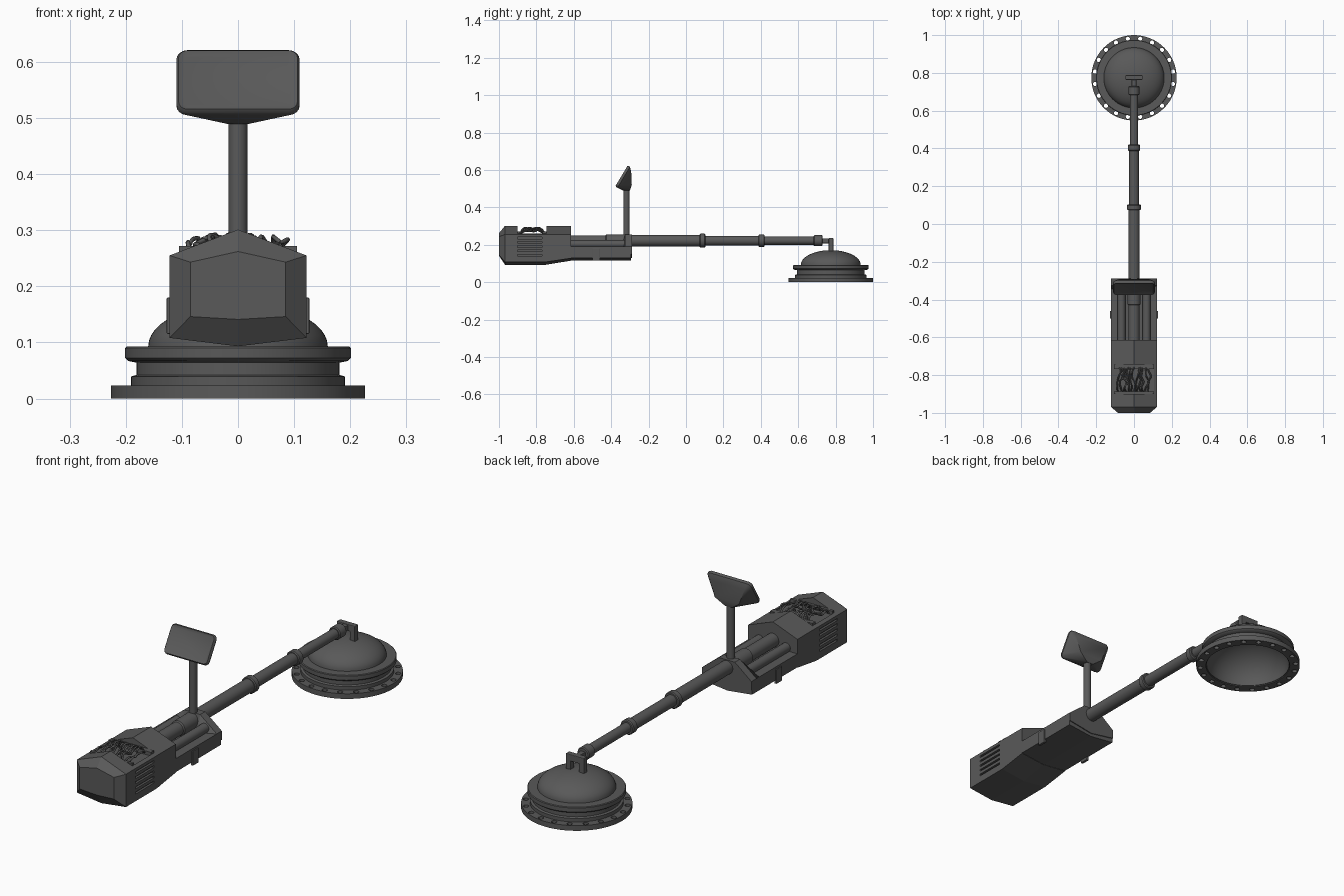
import bpy, bmesh, math, random
from mathutils import Vector

if "Cube" in bpy.data.objects:
    bpy.data.objects.remove(bpy.data.objects["Cube"])

random.seed(4)
grey = bpy.data.materials.new("dark_grey_metal")
grey.diffuse_color = (0.1, 0.1, 0.1, 1)
grey.use_nodes = True
grey.node_tree.nodes["Principled BSDF"].inputs["Base Color"].default_value = grey.diffuse_color


def finish(name, bm, smooth=False):
    bmesh.ops.recalc_face_normals(bm, faces=bm.faces)
    me = bpy.data.meshes.new(name)
    bm.to_mesh(me)
    bm.free()
    ob = bpy.data.objects.new(name, me)
    bpy.context.collection.objects.link(ob)
    me.materials.append(grey)
    if smooth:
        activate(ob)
        bpy.ops.object.shade_smooth_by_angle(angle=math.radians(35))
    return ob


def activate(ob):
    bpy.ops.object.select_all(action='DESELECT')
    ob.select_set(True)
    bpy.context.view_layer.objects.active = ob


def lathe(name, profile, centre, axis='Z', n=48, closed=False):
    """Revolve (radius, height) pairs about Z or Y."""
    bm = bmesh.new()
    rings = []
    for r, h in profile:
        ring = []
        for i in range(1 if r == 0 else n):
            a = 2 * math.pi * i / n
            p = (r * math.cos(a), r * math.sin(a), h)
            if axis == 'Y':
                p = (p[0], h, p[1])
            ring.append(bm.verts.new(Vector(p) + Vector(centre)))
        rings.append(ring)
    pairs = list(zip(rings, rings[1:])) + ([(rings[-1], rings[0])] if closed else [])
    for a, b in pairs:
        for i in range(n):
            j = (i + 1) % n
            q = [a[i % len(a)], a[j % len(a)], b[j % len(b)], b[i % len(b)]]
            q = list(dict.fromkeys(q))
            if len(q) > 2:
                bm.faces.new(q)
    return finish(name, bm, True)


def add_box(bm, x, y, z):
    v = bmesh.ops.create_cube(bm, size=1)['verts']
    for p in v:
        p.co = [(b + a) / 2 + c * (b - a) for c, (a, b) in zip(p.co, (x, y, z))]


def boxes(name, items, bevel=0):
    bm = bmesh.new()
    for it in items:
        add_box(bm, *it)
    if bevel:
        bmesh.ops.bevel(bm, geom=bm.edges[:], offset=bevel, segments=2, affect='EDGES', profile=0.5)
    return finish(name, bm)


def loft(name, sections):
    """Sections are (y, half outline of (x, z) from top centre to bottom centre)."""
    bm = bmesh.new()
    rings = []
    for y, half in sections:
        pts = half + [(-x, z) for x, z in reversed(half) if x > 0]
        rings.append([bm.verts.new((x, y, z)) for x, z in pts])
    n = len(rings[0])
    for a, b in zip(rings, rings[1:]):
        for i in range(n):
            bm.faces.new((a[i], a[(i + 1) % n], b[(i + 1) % n], b[i]))
    bm.faces.new(rings[0])
    bm.faces.new(rings[-1])
    return finish(name, bm)


def tube(name, paths, radius):
    cu = bpy.data.curves.new(name, 'CURVE')
    cu.dimensions = '3D'
    cu.bevel_depth, cu.bevel_resolution, cu.resolution_u = radius, 1, 5
    cu.use_fill_caps = True
    for pts in paths:
        sp = cu.splines.new('BEZIER')
        sp.bezier_points.add(len(pts) - 1)
        for bp, p in zip(sp.bezier_points, pts):
            bp.co = p
            bp.handle_left_type = bp.handle_right_type = 'AUTO'
    cu.materials.append(grey)
    ob = bpy.data.objects.new(name, cu)
    bpy.context.collection.objects.link(ob)
    activate(ob)
    bpy.ops.object.convert(target='MESH')


# Search coil: hollow domed dish
COIL = (0, 0.774, 0)
dome = [(0.16 * math.cos(a), 0.093 + 0.078 * math.sin(a))
        for a in [math.pi / 2 * i / 12 for i in range(13)]]
dome[-1] = (0, 0.171)
inner = [(0.18 * math.cos(a), 0.004 + 0.15 * math.sin(a))
         for a in [math.pi / 2 * (12 - i) / 12 for i in range(13)]]
inner[0] = (0, 0.154)
lathe("coil_dish", [(0.19, 0.003), (0.191, 0.039), (0.181, 0.042), (0.181, 0.064), (0.196, 0.067),
                    (0.201, 0.072), (0.201, 0.09), (0.198, 0.093)] + dome + inner,
      COIL, n=64, closed=True)

# Flange with a ring of through holes
cu = bpy.data.curves.new("coil_flange", 'CURVE')
cu.dimensions, cu.fill_mode, cu.extrude = '2D', 'BOTH', 0.0115


def ring_spline(cx, cy, r, n):
    sp = cu.splines.new('POLY')
    sp.points.add(n - 1)
    for i, p in enumerate(sp.points):
        a = 2 * math.pi * i / n
        p.co = (cx + r * math.cos(a), cy + r * math.sin(a), 0, 1)
    sp.use_cyclic_u = True


ring_spline(0, 0, 0.226, 64)
ring_spline(0, 0, 0.183, 64)
for k in range(20):
    a = math.radians(9 + 18 * k)
    ring_spline(0.209 * math.cos(a), 0.209 * math.sin(a), 0.0115, 12)
cu.materials.append(grey)
flange = bpy.data.objects.new("coil_flange", cu)
flange.location = (0, COIL[1], 0.0115)
bpy.context.collection.objects.link(flange)
activate(flange)
bpy.ops.object.convert(target='MESH')

# Yoke joining the dish to the pole
boxes("coil_yoke", [((-0.045, 0.045), (0.763, 0.788), (0.206, 0.236)),
                    ((-0.012, 0.012), (0.72, 0.768), (0.208, 0.234))]
      + [((min(s * 0.02, s * 0.045), max(s * 0.02, s * 0.045)), (0.763, 0.788), (0.155, 0.215))
         for s in (-1, 1)], 0.003)

# Telescoping pole with collars
POLE = (0, 0, 0.222)
lathe("pole", [(0, -0.33), (0.03, -0.33), (0.03, 0.08), (0.026, 0.08), (0.026, 0.4),
               (0.022, 0.4), (0.022, 0.7), (0, 0.7)], POLE, 'Y', 32)
for name, y0, y1, r in (("lower_collar", 0.073, 0.103, 0.037), ("middle_collar", 0.387, 0.42, 0.033),
                        ("end_collar", 0.682, 0.73, 0.029)):
    lathe(name, [(0, y0), (r - 0.004, y0), (r, y0 + 0.004), (r, y1 - 0.004), (r - 0.004, y1), (0, y1)],
          POLE, 'Y', 32)

# Battery housing, a peaked six-sided box
hexa = [(0, 0.301), (0.122, 0.255), (0.122, 0.108), (0, 0.093)]
housing = loft("housing", [
    (-1.0, [(0, 0.262), (0.085, 0.243), (0.085, 0.146), (0, 0.141)]),
    (-0.968, hexa), (-0.75, hexa),
    (-0.615, [(0, 0.301), (0.122, 0.255), (0.122, 0.128), (0, 0.115)])])
cuts = [((-0.105, 0.105), (-0.9, -0.745), (0.256, 0.4))]
for s in (-1, 1):
    for k in range(5):
        z = 0.14 + 0.023 * k
        cuts.append((sorted((s * 0.112, s * 0.14)), (-0.9, -0.77), (z, z + 0.009)))
cutter = boxes("housing_cutter", cuts)
cutter.hide_render = True
mod = housing.modifiers.new("cut", 'BOOLEAN')
mod.object, mod.operation, mod.solver = cutter, 'DIFFERENCE', 'EXACT'
activate(housing)
bpy.ops.object.modifier_apply(modifier="cut")
bpy.data.objects.remove(cutter)

# Tangled wires in the roof opening
wires = []
for k in range(13):
    x0 = -0.078 + 0.013 * k
    wires.append([(x0 + random.uniform(-0.014, 0.014), -0.89 + 0.0275 * i,
                   0.258 if i in (0, 5) else min(0.262 + random.uniform(0.008, 0.03), 0.299 - abs(x0) * 0.2))
                  for i in range(6)])
tube("roof_wires", wires, 0.004)
boxes("roof_opening_rim", [((-0.105, 0.105), (-0.768, -0.745), (0.25, 0.272)),
                           ((-0.105, 0.105), (-0.9, -0.888), (0.25, 0.272))])

# Lower deck carrying the rods
deck = [(0, 0.19), (0.122, 0.19), (0.122, 0.13), (0, 0.116)]
loft("deck", [(-0.63, deck), (-0.293, deck)])

# Rear block with sloping shoulders
rear = [(0, 0.255), (0.04, 0.255), (0.122, 0.19), (0.122, 0.15), (0, 0.13)]
loft("rear_block", [(-0.345, [(0, 0.191), (0.04, 0.191), (0.121, 0.189), (0.121, 0.15), (0, 0.13)]),
                    (-0.325, rear), (-0.289, rear)])

# Rods along the deck
lathe("centre_rod", [(0, -0.63), (0.03, -0.63), (0.03, -0.43), (0.035, -0.425), (0.035, -0.31), (0, -0.31)],
      (0, 0, 0.22), 'Y', 32)
for side, s in (("left", -1), ("right", 1)):
    lathe(side + "_rod", [(0, -0.63), (0.021, -0.63), (0.021, -0.33), (0, -0.33)],
          (s * 0.066, 0, 0.204), 'Y', 24)
    boxes(side + "_latch", [(sorted((s * 0.115, s * 0.127)), (-0.5, -0.46), (0.115, 0.18))], 0.002)

# Screen post
lathe("screen_post", [(0, 0.23), (0.017, 0.23), (0.017, 0.5), (0, 0.5)], (0, -0.318, 0), n=24)

# Screen: rounded tilted bezel tapering back to the post
bm = bmesh.new()
tilt = Vector((0, 0.062, 0.104)).normalized()
out = Vector((0, -tilt.z, tilt.y))
mid = Vector((0, -0.345, 0.568))
for d, grow in ((0, 0), (0.006, 0.004), (0.014, 0.004)):
    for sx in (-1, 1):
        for sz in (-1, 1):
            for i in range(5):
                a = math.pi / 8 * i
                u = sx * (0.09 + (0.016 + grow) * math.cos(a))
                v = sz * (0.045 + (0.016 + grow) * math.sin(a))
                bm.verts.new(mid + Vector((u, 0, 0)) + tilt * v - out * d)
for x, y, z in ((0.085, -0.293, 0.59), (0.06, -0.29, 0.52), (0.017, -0.3, 0.489), (0.017, -0.336, 0.489)):
    for s in (-1, 1):
        bm.verts.new((s * x, y, z))
bmesh.ops.convex_hull(bm, input=bm.verts[:])
bmesh.ops.delete(bm, geom=[v for v in bm.verts if not v.link_faces], context='VERTS')
bmesh.ops.dissolve_limit(bm, angle_limit=0.01, verts=bm.verts[:], edges=bm.edges[:])
bmesh.ops.recalc_face_normals(bm, faces=bm.faces)
face = max(bm.faces, key=lambda f: f.normal.dot(out))
bmesh.ops.inset_region(bm, faces=[face], thickness=0.009)
for v in face.verts:
    v.co -= out * 0.004
finish("screen", bm, True)
